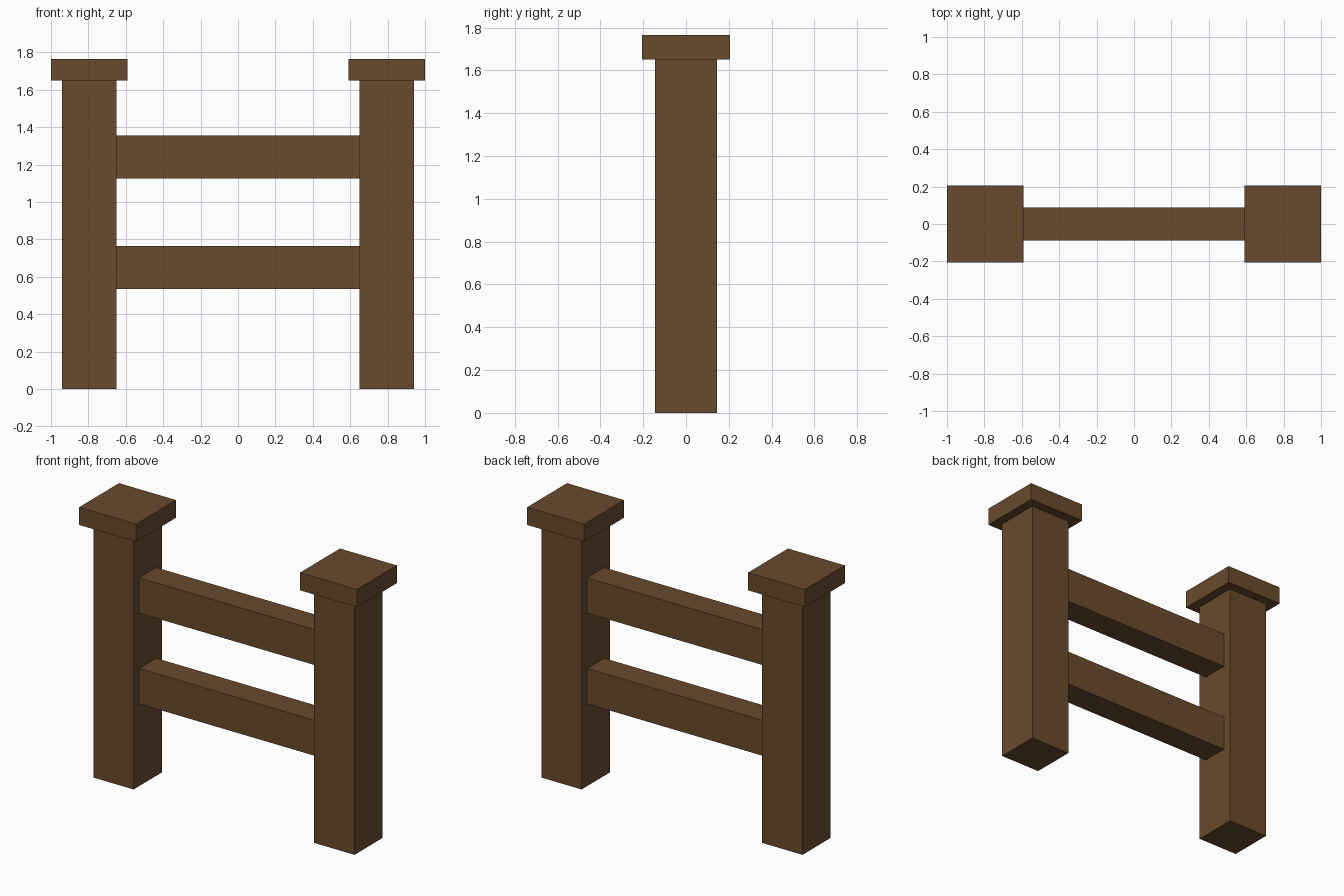
import bpy

default_cube = bpy.data.objects.get("Cube")
if default_cube:
    bpy.data.objects.remove(default_cube, do_unlink=True)

# Single wood colour
wood = bpy.data.materials.new("brown_wood")
wood.use_nodes = True
colour = (0.14, 0.07, 0.026, 1)
wood.diffuse_color = colour
bsdf = next(n for n in wood.node_tree.nodes if n.type == "BSDF_PRINCIPLED")
bsdf.inputs["Base Color"].default_value = colour


def box(name, x, width, depth, bottom, top):
    """Flat-faced box centred on y = 0, between two heights."""
    bpy.ops.mesh.primitive_cube_add(size=1, location=(x, 0, (bottom + top) / 2))
    obj = bpy.context.object
    obj.name = name
    obj.scale = (width, depth, top - bottom)
    bpy.ops.object.transform_apply(location=False, rotation=False, scale=True)
    obj.data.materials.append(wood)
    return obj


POST_X = 0.795
POST_WIDTH = 0.29
CAP_WIDTH = 0.41
POST_TOP = 1.65
CAP_TOP = 1.765

# Square posts with overhanging caps
for side, sign in (("left", 1), ("right", -1)):
    box(side + "_post", sign * POST_X, POST_WIDTH, POST_WIDTH, 0, POST_TOP)
    box(side + "_post_cap", sign * POST_X, CAP_WIDTH, CAP_WIDTH, POST_TOP, CAP_TOP)

# Rails spanning between the inner faces of the posts
rail_length = 2 * POST_X - POST_WIDTH
for name, bottom in (("lower_rail", 0.535), ("upper_rail", 1.125)):
    box(name, 0, rail_length, 0.175, bottom, bottom + 0.23)
